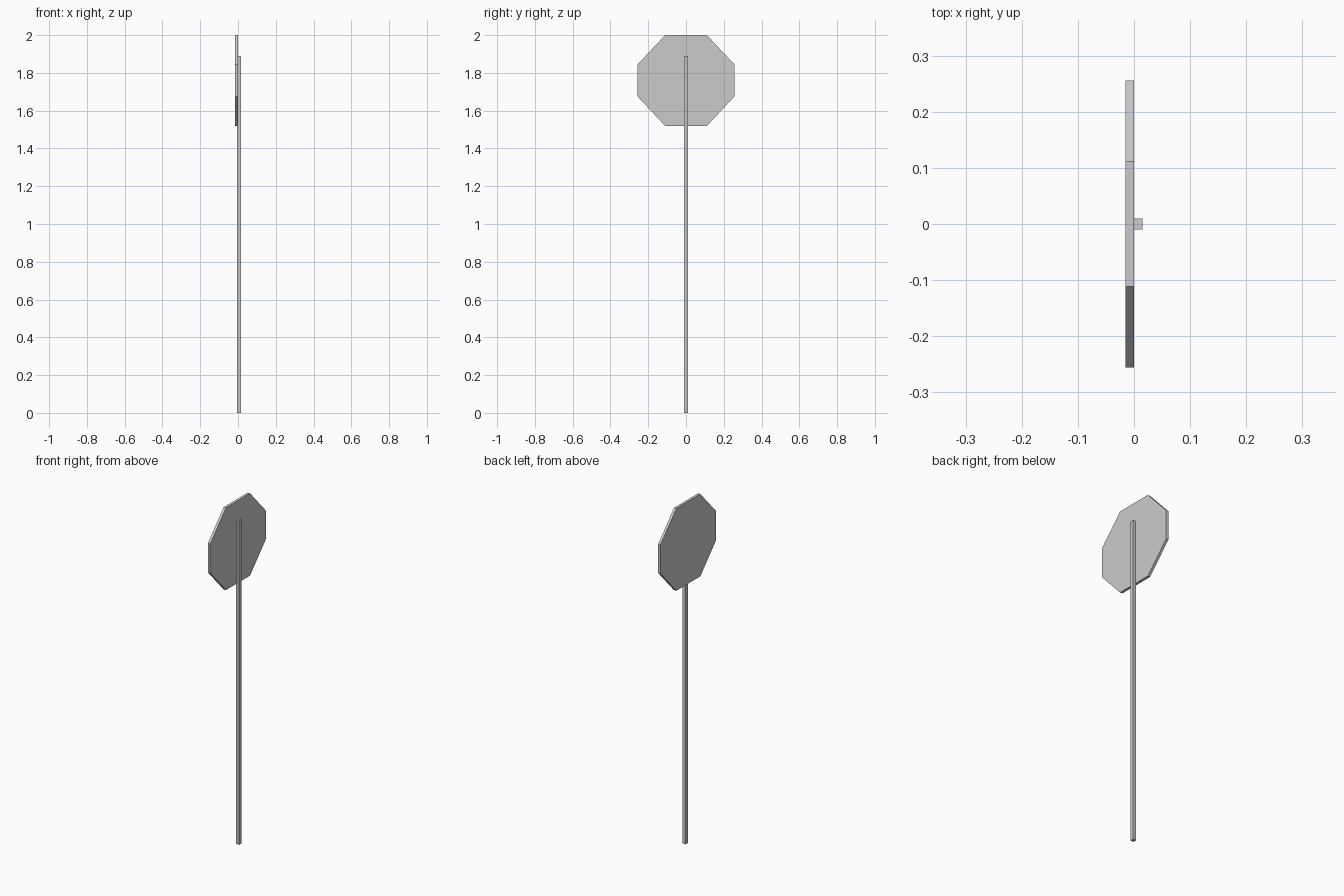
import bpy, bmesh

if "Cube" in bpy.data.objects:
    bpy.data.objects.remove(bpy.data.objects["Cube"])


def prism(name, profile, x0, x1):
    """Extrude a closed (y, z) profile along x."""
    bm = bmesh.new()
    face = bm.faces.new([bm.verts.new((x0, y, z)) for y, z in profile])
    out = bmesh.ops.extrude_face_region(bm, geom=[face])
    moved = [v for v in out["geom"] if isinstance(v, bmesh.types.BMVert)]
    bmesh.ops.translate(bm, verts=moved, vec=(x1 - x0, 0, 0))
    bmesh.ops.recalc_face_normals(bm, faces=bm.faces)
    mesh = bpy.data.meshes.new(name)
    bm.to_mesh(mesh)
    bm.free()
    obj = bpy.data.objects.new(name, mesh)
    bpy.context.collection.objects.link(obj)
    return obj


# Octagonal plate, slightly wider than tall
cz, hy, hz, iy, iz = 1.76, 0.256, 0.24, 0.111, 0.085
quarter = [(hy, iz), (iy, hz)]
upper = quarter + [(-y, z) for y, z in reversed(quarter)]
octagon = upper + [(-y, -z) for y, z in upper]
prism("sign_plate", [(y, cz + z) for y, z in octagon], -0.015, 0.0)

# Slim square post fixed to the back of the plate
w = 0.01
prism("post", [(-w, 0), (w, 0), (w, 1.89), (-w, 1.89)], -0.005, 0.015)
